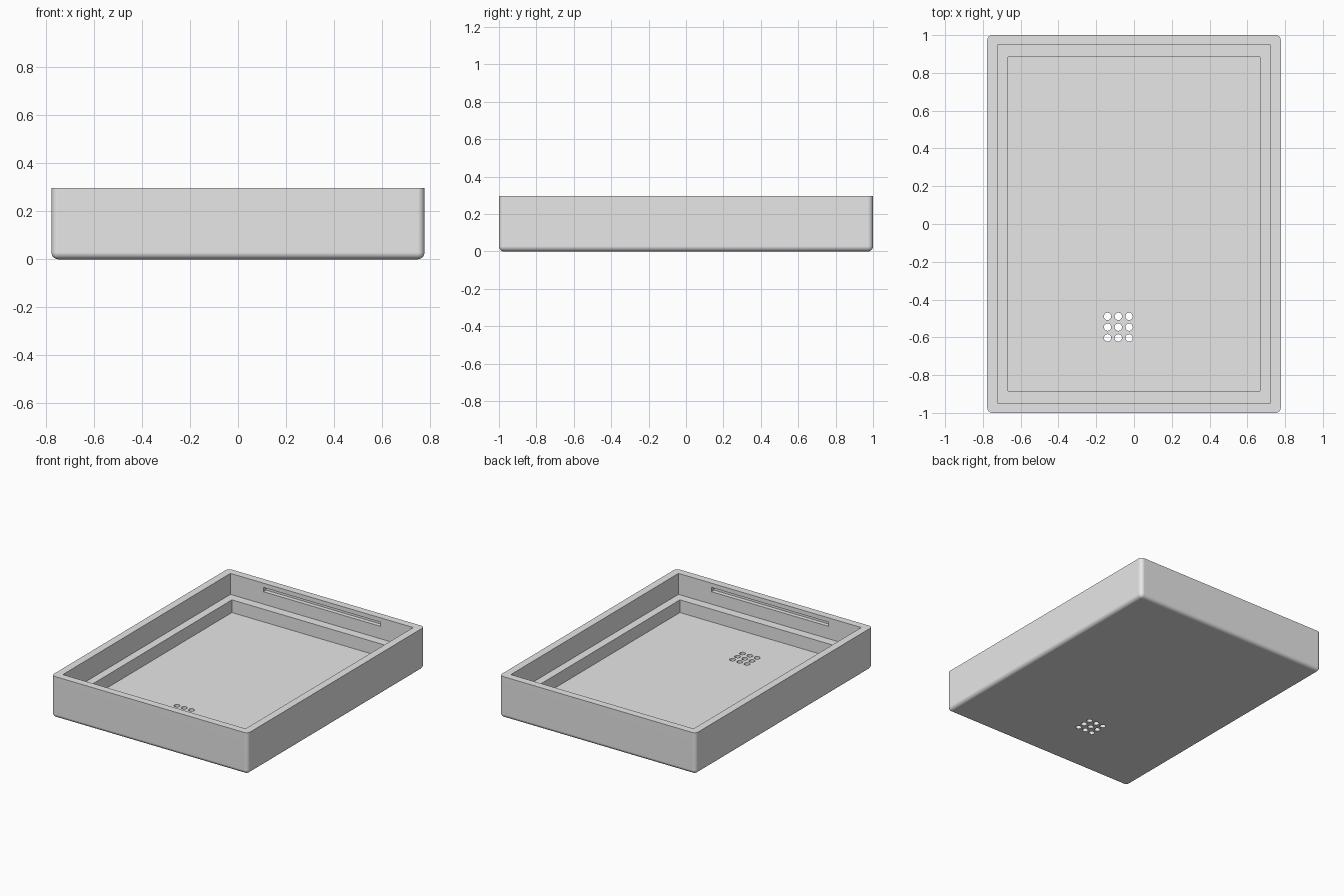
import bpy, bmesh, math
from mathutils import Matrix, Vector

if "Cube" in bpy.data.objects:
    bpy.data.objects.remove(bpy.data.objects["Cube"], do_unlink=True)

HX, HY, H = 0.777, 1.0, 0.297      # half width, half length, height
FLOOR, LEDGE = 0.056, 0.147        # floor and ledge heights
TOP = 0.4                          # cutters end above the rim

grey = bpy.data.materials.new("plain grey")
grey.use_nodes = True
colour = (0.8, 0.8, 0.8, 1)
grey.diffuse_color = colour
grey.node_tree.nodes["Principled BSDF"].inputs["Base Color"].default_value = colour


def add_box(bm, x, y, z0, z1, cy=0):
    """Box with half sizes x and y between heights z0 and z1."""
    m = Matrix.Translation((0, cy, (z0 + z1) / 2)) @ Matrix.Diagonal((2 * x, 2 * y, z1 - z0, 1))
    bmesh.ops.create_cube(bm, size=1, matrix=m)


def make_object(name, bm):
    mesh = bpy.data.meshes.new(name)
    bm.to_mesh(mesh)
    bm.free()
    mesh.materials.append(grey)
    ob = bpy.data.objects.new(name, mesh)
    bpy.context.collection.objects.link(ob)
    return ob


# Tray body: rounded upright corners and lower edge, crisp rim
bm = bmesh.new()
add_box(bm, HX, HY, 0, H)
round_edges = [e for e in bm.edges if min(v.co.z for v in e.verts) < 0.001]
bmesh.ops.bevel(bm, geom=round_edges, offset=0.028, offset_type='OFFSET',
                segments=6, profile=0.5, affect='EDGES', clamp_overlap=True)
tray = make_object("tray", bm)

cutters = []

# Stepped recess: wide upper opening, then narrower well
for name, x, y, z in (("upper_recess", 0.723, 0.947, LEDGE), ("lower_well", 0.667, 0.884, FLOOR)):
    bm = bmesh.new()
    add_box(bm, x, y, z, TOP)
    cutters.append(make_object(name, bm))

# Long grooves inside the front and back walls
bm = bmesh.new()
for side in (-1, 1):
    add_box(bm, 0.463, 0.05, 0.236, 0.266, side * 0.927)
cutters.append(make_object("wall_grooves", bm))

# Square grid of drain holes
bm = bmesh.new()
for i in (-1, 0, 1):
    for j in (-1, 0, 1):
        centre = Vector((-0.083 + i * 0.057, -0.546 + j * 0.057, 0))
        bmesh.ops.create_cone(bm, cap_ends=True, segments=32, radius1=0.0195, radius2=0.0195,
                              depth=0.3, matrix=Matrix.Translation(centre))
cutters.append(make_object("drain_holes", bm))

# Cut everything out of the body
bpy.ops.object.select_all(action='DESELECT')
bpy.context.view_layer.objects.active = tray
tray.select_set(True)
for cutter in cutters:
    cutter.hide_render = True
    mod = tray.modifiers.new(cutter.name, 'BOOLEAN')
    mod.operation = 'DIFFERENCE'
    mod.solver = 'EXACT'
    mod.object = cutter
    bpy.ops.object.modifier_apply(modifier=mod.name)
    bpy.data.objects.remove(cutter, do_unlink=True)

# Smooth the rounded edges, keep the rest flat
bpy.ops.object.shade_smooth_by_angle(angle=math.radians(30))
weighted = tray.modifiers.new("flat_sides", 'WEIGHTED_NORMAL')
weighted.keep_sharp = True
